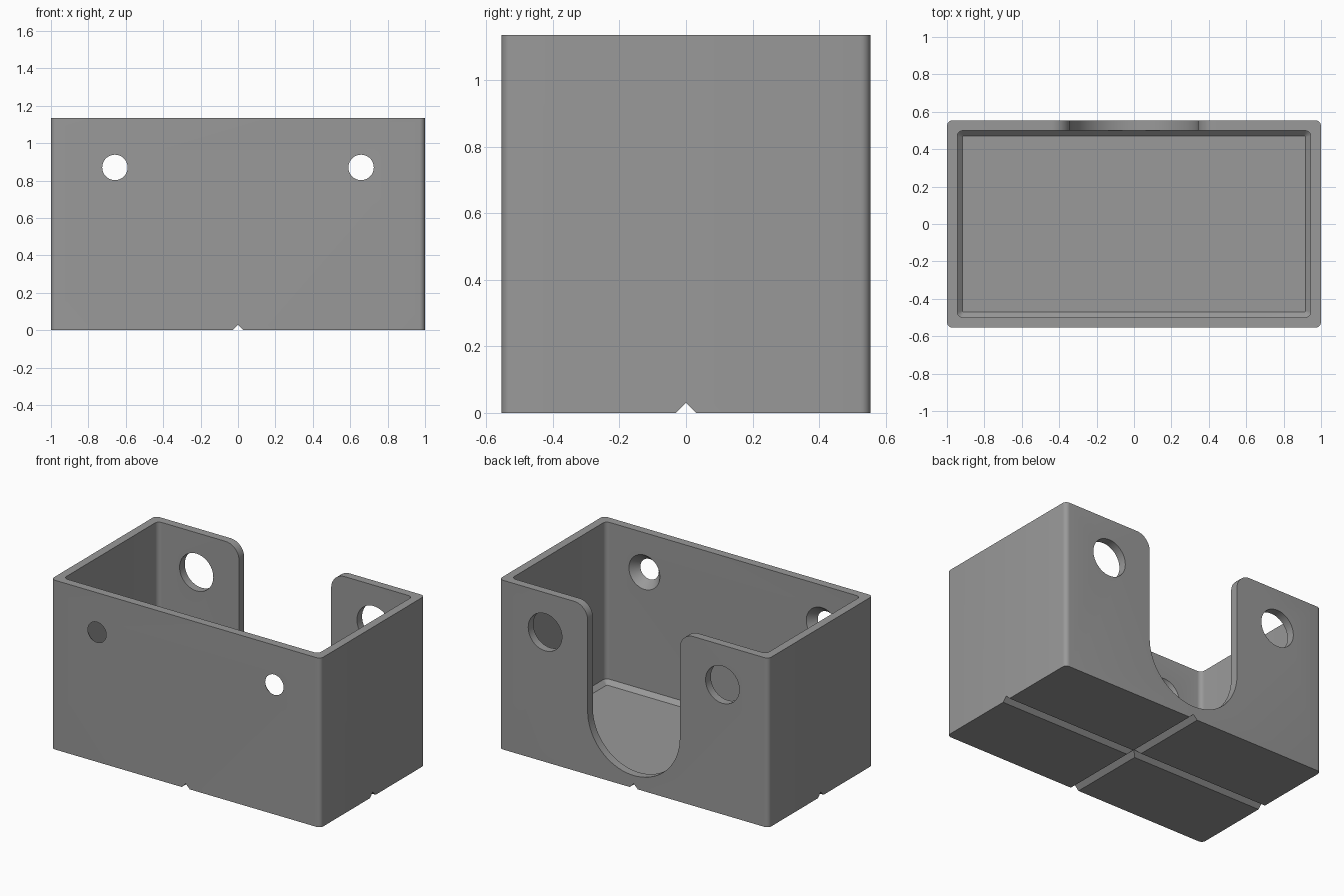
import bpy, bmesh, math

if "Cube" in bpy.data.objects:
    bpy.data.objects.remove(bpy.data.objects["Cube"])

HX, HY, H = 1.0, 0.554, 1.135       # outer half sizes and height
WALL, CHAMFER = 0.055, 0.028
HOLE_X, HOLE_Z = 0.658, 0.87


def arc(cx, cy, r, a0, a1, n):
    """Points on an arc, angles in degrees."""
    return [(cx + r * math.cos(math.radians(a0 + (a1 - a0) * i / n)),
             cy + r * math.sin(math.radians(a0 + (a1 - a0) * i / n))) for i in range(n + 1)]


def rounded_rect(hx, hy, r, z):
    pts = []
    for sx, sy, a in ((1, 1, 0), (-1, 1, 90), (-1, -1, 180), (1, -1, 270)):
        pts += arc(sx * (hx - r), sy * (hy - r), r, a, a + 90, 6)
    return [(x, y, z) for x, y in pts]


def loft(name, loops):
    """Closed solid skinned through loops with equal point counts."""
    bm = bmesh.new()
    rings = [[bm.verts.new(p) for p in loop] for loop in loops]
    n = len(rings[0])
    for a, b in zip(rings, rings[1:]):
        for i in range(n):
            bm.faces.new((a[i], a[(i + 1) % n], b[(i + 1) % n], b[i]))
    bm.faces.new(rings[0])
    bm.faces.new(rings[-1])
    bmesh.ops.recalc_face_normals(bm, faces=bm.faces)
    mesh = bpy.data.meshes.new(name)
    bm.to_mesh(mesh)
    bm.free()
    obj = bpy.data.objects.new(name, mesh)
    bpy.context.collection.objects.link(obj)
    return obj


def along_y(name, profile, y0, y1):
    return loft(name, [[(x, y, z) for x, z in profile] for y in (y0, y1)])


def cone_y(name, x, y0, r0, y1, r1):
    return loft(name, [[(px, y, pz) for px, pz in arc(x, HOLE_Z, r, 0, 360, 48)[:-1]]
                       for y, r in ((y0, r0), (y1, r1))])


# Outer block
box = loft("open_box", [rounded_rect(HX, HY, 0.03, z) for z in (0, H)])
cutters = []

# Inner cavity with a chamfered floor edge
ix, iy = HX - WALL, HY - WALL
cutters.append(loft("cavity_cutter", [
    rounded_rect(ix - CHAMFER, iy - CHAMFER, 0.008, WALL),
    rounded_rect(ix, iy, 0.03, WALL + CHAMFER),
    rounded_rect(ix, iy, 0.03, H + 0.2)]))

# U-shaped opening in the back wall with rounded upper corners
R, F, bottom = 0.342, 0.1, 0.085
profile = arc(0, bottom + R, R, 180, 360, 40)
profile += arc(R + F, H - F, F, 180, 90, 10)
profile += [(R + F, H + 0.1), (-R - F, H + 0.1)]
profile += arc(-R - F, H - F, F, 90, 0, 10)
cutters.append(along_y("opening_cutter", profile, 0.45, 0.7))

# Countersunk screw holes in front, access holes in back
slope = (0.115 - 0.068) / WALL
for s in (-1, 1):
    cutters.append(cone_y("screw_hole_cutter", s * HOLE_X, -HY - 0.02, 0.068 - 0.02 * slope,
                          -iy + 0.02, 0.115 + 0.02 * slope))
    cutters.append(cone_y("access_hole_cutter", s * HOLE_X, 0.4, 0.125, 0.7, 0.125))

# Crossing V grooves under the floor
vee = [(-0.06, -0.03), (0.06, -0.03), (0, 0.03)]
cutters.append(along_y("groove_cutter_y", vee, -0.8, 0.8))
cutters.append(loft("groove_cutter_x", [[(x, y, z) for y, z in vee] for x in (-1.2, 1.2)]))

# Cut everything out of the block
bpy.context.view_layer.objects.active = box
box.select_set(True)
for c in cutters:
    c.hide_render = True
    mod = box.modifiers.new(c.name, "BOOLEAN")
    mod.operation, mod.solver, mod.object = "DIFFERENCE", "EXACT", c
    bpy.ops.object.modifier_apply(modifier=mod.name)
for c in cutters:
    bpy.data.objects.remove(c, do_unlink=True)

# Plain grey finish, smooth on curves only
grey = bpy.data.materials.new("grey_plastic")
grey.diffuse_color = (0.32, 0.32, 0.32, 1)
grey.use_nodes = True
grey.node_tree.nodes["Principled BSDF"].inputs["Base Color"].default_value = grey.diffuse_color
box.data.materials.clear()
box.data.materials.append(grey)
for p in box.data.polygons:
    p.material_index = 0
bpy.ops.object.shade_smooth_by_angle(angle=math.radians(30))
